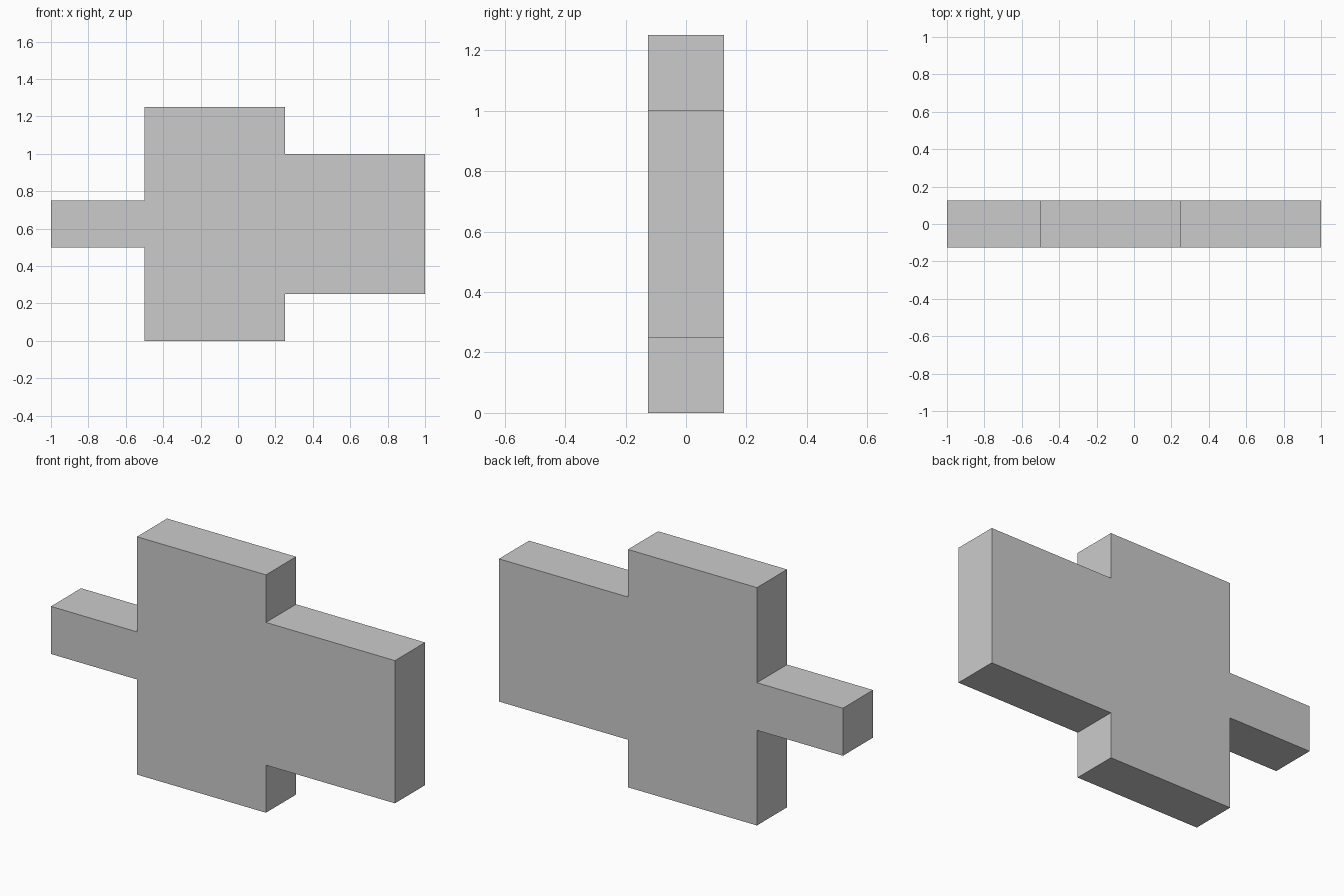
import bpy, bmesh

if "Cube" in bpy.data.objects:
    bpy.data.objects.remove(bpy.data.objects["Cube"])

# Stepped plate: one outline in the XZ plane, extruded through its thickness
DEPTH = 0.25
outline = [(-0.5, 0), (0.25, 0), (0.25, 0.25), (1, 0.25), (1, 1), (0.25, 1),
           (0.25, 1.25), (-0.5, 1.25), (-0.5, 0.75), (-1, 0.75),
           (-1, 0.5), (-0.5, 0.5)]

bm = bmesh.new()
front = bm.faces.new([bm.verts.new((x, -DEPTH / 2, z)) for x, z in outline])
result = bmesh.ops.extrude_face_region(bm, geom=[front], use_keep_orig=True)
back = [v for v in result["geom"] if isinstance(v, bmesh.types.BMVert)]
bmesh.ops.translate(bm, verts=back, vec=(0, DEPTH, 0))
bmesh.ops.recalc_face_normals(bm, faces=bm.faces[:])

mesh = bpy.data.meshes.new("stepped_plate")
bm.to_mesh(mesh)
bm.free()
plate = bpy.data.objects.new("stepped_plate", mesh)
bpy.context.collection.objects.link(plate)
